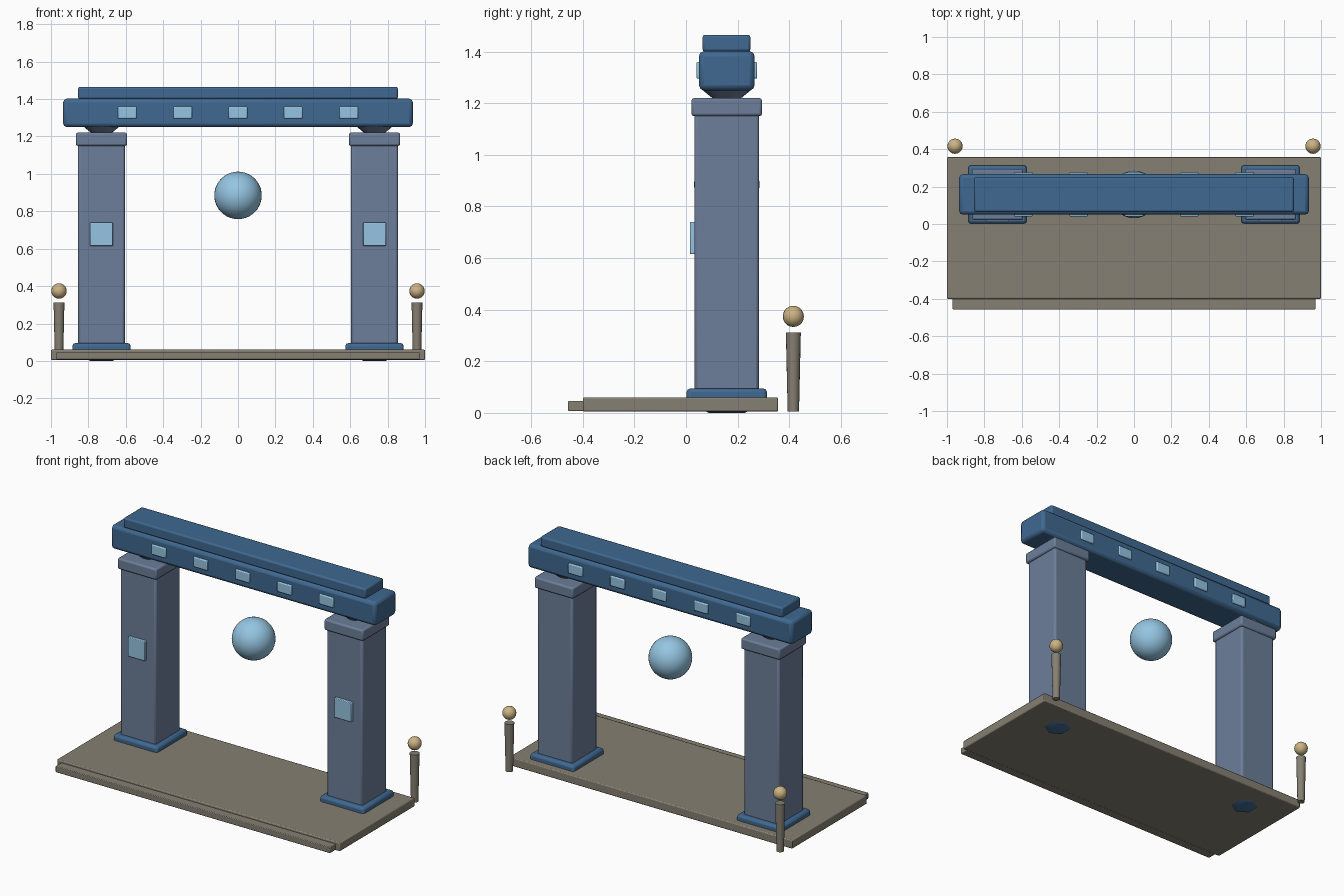
import bpy, math

if "Cube" in bpy.data.objects:
    bpy.data.objects.remove(bpy.data.objects["Cube"])


def material(name, rgb):
    m = bpy.data.materials.new(name)
    m.diffuse_color = (*rgb, 1)
    m.use_nodes = True
    m.node_tree.nodes["Principled BSDF"].inputs["Base Color"].default_value = m.diffuse_color
    return m


STONE = material("stone", (0.24, 0.215, 0.17))
SLATE = material("slate", (0.15, 0.21, 0.32))
BLUE = material("deep_blue", (0.05, 0.14, 0.28))
GLOW = material("pale_blue", (0.30, 0.56, 0.76))
GOLD = material("gold", (0.60, 0.45, 0.23))


def box(name, x, y, z, mat, bevel=0.01):
    """Bevelled box from (min, max) ranges on each axis."""
    bpy.ops.mesh.primitive_cube_add(size=1, location=[sum(r) / 2 for r in (x, y, z)])
    o = bpy.context.object
    o.name = name
    o.scale = [r[1] - r[0] for r in (x, y, z)]
    bpy.ops.object.transform_apply(location=False, rotation=False, scale=True)
    mod = o.modifiers.new("bevel", 'BEVEL')
    mod.width, mod.segments = bevel, 2
    o.data.materials.append(mat)
    bpy.ops.object.shade_smooth_by_angle(angle=math.radians(30))
    return o


def cone(name, x, y, z, r_bottom, r_top, mat, sides=16):
    bpy.ops.mesh.primitive_cone_add(vertices=sides, radius1=r_bottom, radius2=r_top,
                                    depth=z[1] - z[0], location=(x, y, sum(z) / 2))
    o = bpy.context.object
    o.name = name
    o.data.materials.append(mat)
    bpy.ops.object.shade_smooth_by_angle(angle=math.radians(30))


def ball(name, loc, r, mat, segments, rings):
    bpy.ops.mesh.primitive_uv_sphere_add(segments=segments, ring_count=rings,
                                         radius=r, location=loc)
    o = bpy.context.object
    o.name = name
    o.data.materials.append(mat)
    bpy.ops.object.shade_smooth()


YC = 0.158  # depth of the gate's centre line

# Platform and front step
box("platform", (-1, 1), (-0.40, 0.357), (0.005, 0.06), STONE, 0.006)
box("front_step", (-0.97, 0.97), (-0.457, -0.38), (0.007, 0.046), STONE, 0.004)

# Pillars with their footings, plinths, caps, panels and the side posts
for side, s in (("left", -1), ("right", 1)):
    x = 0.73 * s

    def around(c, h):
        return (c - h, c + h)

    cone(side + "_footing", x, YC, (0, 0.03), 0.07, 0.13, BLUE, 6)
    box(side + "_plinth", around(x, 0.156), around(YC, 0.156), (0.02, 0.095), BLUE, 0.015)
    box(side + "_pillar", around(x, 0.125), around(YC, 0.125), (0.03, 1.17), SLATE, 0.012)
    box(side + "_cap", around(x, 0.137), around(YC, 0.137), (1.15, 1.22), SLATE, 0.01)
    cone(side + "_neck", x, YC, (1.215, 1.26), 0.05, 0.105, SLATE)
    box(side + "_panel", around(x, 0.061), (0.015, 0.05), (0.615, 0.74), GLOW, 0.004)
    cone(side + "_post", 0.957 * s, 0.416, (0.005, 0.312), 0.022, 0.029, STONE)
    ball(side + "_post_ball", (0.957 * s, 0.416, 0.374), 0.041, GOLD, 16, 10)

# Lintel and top rail
box("lintel", (-0.935, 0.935), (0.05, 0.266), (1.25, 1.402), BLUE, 0.02)
box("top_rail", (-0.855, 0.855), (0.064, 0.25), (1.40, 1.465), BLUE, 0.01)

# Inlays passing through the lintel, showing front and back
for i in range(5):
    x = (i - 2) * 0.296
    box(f"inlay_{i + 1}", (x - 0.05, x + 0.05), (0.04, 0.276), (1.295, 1.36), GLOW, 0.006)

# Floating orb
ball("orb", (0, YC, 0.885), 0.127, GLOW, 32, 20)
